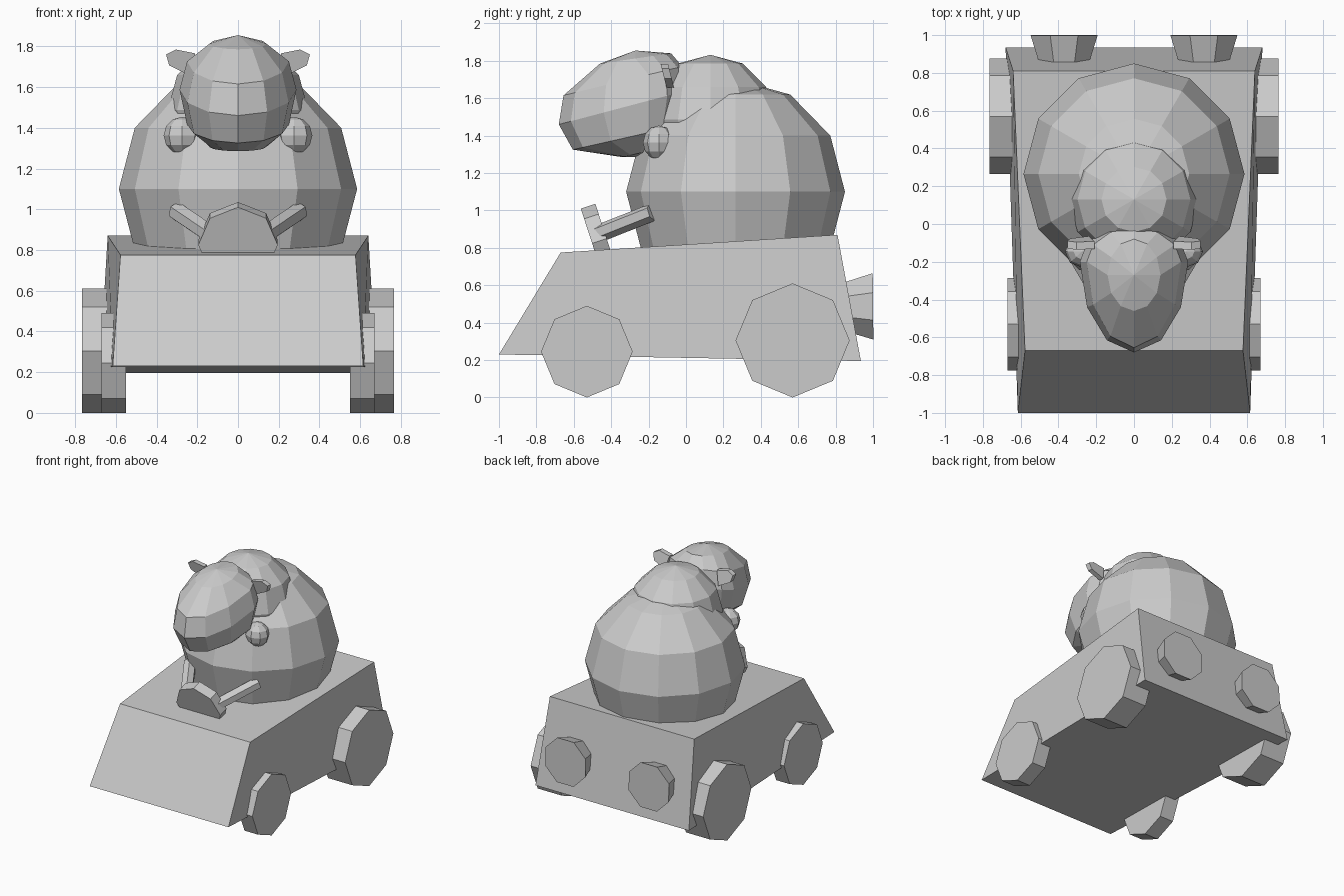
import bpy, bmesh, math
from mathutils import Vector, Matrix

if "Cube" in bpy.data.objects:
    bpy.data.objects.remove(bpy.data.objects["Cube"])

grey = bpy.data.materials.new("plain grey")
grey.diffuse_color = (0.6, 0.6, 0.6, 1)
grey.use_nodes = True
grey.node_tree.nodes["Principled BSDF"].inputs["Base Color"].default_value = grey.diffuse_color


def finish(bm, name):
    bmesh.ops.recalc_face_normals(bm, faces=bm.faces)
    me = bpy.data.meshes.new(name)
    bm.to_mesh(me)
    bm.free()
    me.materials.append(grey)
    ob = bpy.data.objects.new(name, me)
    bpy.context.collection.objects.link(ob)
    return ob


def ball(name, loc, size, seg=12, rings=6):
    bm = bmesh.new()
    bmesh.ops.create_uvsphere(bm, u_segments=seg, v_segments=rings, radius=1)
    bmesh.ops.scale(bm, vec=size, verts=bm.verts)
    bmesh.ops.translate(bm, vec=loc, verts=bm.verts)
    return finish(bm, name)


def tube(name, a, b, r1, r2, sides=8, spin=0.0):
    """Closed cone or cylinder from a to b."""
    a, b = Vector(a), Vector(b)
    d = b - a
    bm = bmesh.new()
    bmesh.ops.create_cone(bm, cap_ends=True, segments=sides,
                          radius1=r1, radius2=r2, depth=d.length)
    m = (Matrix.Translation((a + b) / 2)
         @ d.to_track_quat('Z', 'Y').to_matrix().to_4x4()
         @ Matrix.Rotation(spin, 4, 'Z'))
    bmesh.ops.transform(bm, matrix=m, verts=bm.verts)
    return finish(bm, name)


def loft(bm, loops):
    """Join loops of equal length with quads."""
    n = len(loops[0])
    for lo, hi in zip(loops, loops[1:]):
        for i in range(n):
            j = (i + 1) % n
            bm.faces.new((lo[i], lo[j], hi[j], hi[i]))


# car body: wedge with sloping nose, (half width, y, z) around the side profile
bm = bmesh.new()
profile = [(0.615, -1.0, 0.23), (0.577, -0.67, 0.775),
           (0.64, 0.81, 0.87), (0.68, 0.935, 0.195)]
sides = [[bm.verts.new((s * w, y, z)) for w, y, z in profile] for s in (-1, 1)]
loft(bm, sides)
for loop in sides:
    bm.faces.new(loop)
finish(bm, "car_body")

# wheels, exhausts, arms, paws and ears on both sides
for s, side in ((-1, "left"), (1, "right")):
    for part, y, r, outer in (("front", -0.53, 0.245, 0.67),
                              ("rear", 0.57, 0.305, 0.765)):
        tube(f"{part}_wheel_{side}", (s * 0.55, y, r), (s * outer, y, r), r, r)
    tube(f"exhaust_{side}", (s * 0.37, 0.80, 0.485), (s * 0.37, 1.0, 0.487),
         0.125, 0.192, spin=math.pi / 8)
    tube(f"arm_{side}", (s * 0.30, -0.18, 0.99), (s * 0.13, -0.47, 0.875),
         0.048, 0.048, sides=6)
    ball(f"paw_{side}", (s * 0.275, -0.145, 1.362), (0.09, 0.085, 0.092), 8, 6)

    # ear: thin leaf-shaped plate
    bm = bmesh.new()
    leaf = [(0.353, 1.76), (0.304, 1.784), (0.21, 1.765), (0.24, 1.657), (0.338, 1.706)]
    ear = [[bm.verts.new((s * x, y - 0.25 * (z - 1.72), z)) for x, z in leaf]
           for y in (-0.12, -0.08)]
    loft(bm, ear)
    for loop in ear:
        bm.faces.new(loop)
    finish(bm, f"ear_{side}")

# torso and shoulder hump
ball("torso", (0, 0.265, 1.1), (0.585, 0.585, 0.6))
ball("shoulders", (0, 0.13, 1.487), (0.345, 0.345, 0.345))

# head: egg with rings sloping down to the snout
# (centre y, front y, front z, back y, back z, half width)
rings = [(-0.27, -0.46, 1.785, -0.08, 1.84, 0.14),
         (-0.20, -0.655, 1.615, -0.02, 1.77, 0.25),
         (-0.20, -0.68, 1.46, 0.00, 1.64, 0.287),
         (-0.20, -0.605, 1.325, -0.05, 1.45, 0.25),
         (-0.25, -0.34, 1.285, -0.15, 1.33, 0.14)]
bm = bmesh.new()
loops = []
for cy, fy, fz, by, bz, w in rings:
    loop = []
    for i in range(12):
        a = math.tau * i / 12
        c = math.cos(a)
        y = cy + c * ((fy - cy) if c > 0 else (cy - by))
        t = (y - fy) / (by - fy)
        loop.append(bm.verts.new((w * math.sin(a), y, fz + t * (bz - fz))))
    loops.append(loop)
loft(bm, loops)
for z, loop in ((1.855, loops[0]), (1.285, loops[-1])):
    pole = bm.verts.new((0, -0.27, z))
    for i in range(12):
        bm.faces.new((pole, loop[i], loop[(i + 1) % 12]))
finish(bm, "head")

# steering wheel: tilted octagonal disc
centre = Vector((0, -0.463, 0.837))
axis = Vector((0, 0.95, 0.31)) * 0.041
tube("steering_wheel", centre - axis, centre + axis, 0.195, 0.195)
